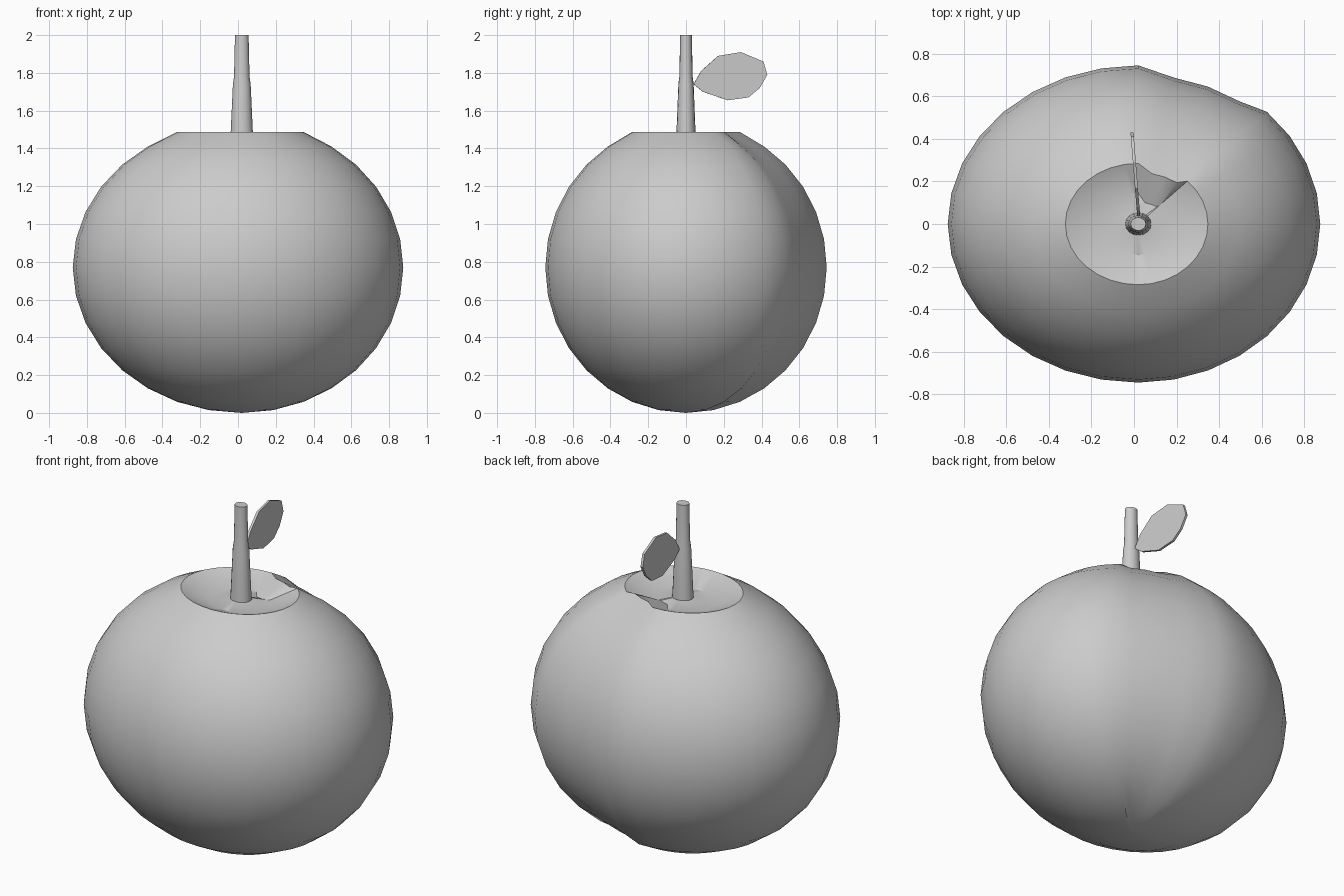
import bpy, bmesh, math

if "Cube" in bpy.data.objects:
    bpy.data.objects.remove(bpy.data.objects["Cube"], do_unlink=True)

grey = bpy.data.materials.new("plain grey")
grey.use_nodes = True
grey.diffuse_color = (0.6, 0.6, 0.6, 1)
grey.node_tree.nodes["Principled BSDF"].inputs["Base Color"].default_value = (0.6, 0.6, 0.6, 1)

AXIS_X = 0.02      # the core sits slightly off centre


def finish(name, bm, angle=None):
    bmesh.ops.recalc_face_normals(bm, faces=bm.faces)
    mesh = bpy.data.meshes.new(name)
    bm.to_mesh(mesh)
    bm.free()
    mesh.materials.append(grey)
    obj = bpy.data.objects.new(name, mesh)
    bpy.context.collection.objects.link(obj)
    if angle:
        bpy.ops.object.select_all(action='DESELECT')
        obj.select_set(True)
        bpy.context.view_layer.objects.active = obj
        bpy.ops.object.shade_smooth_by_angle(angle=math.radians(angle))
    return obj


def lathe(profile, sides, place):
    """Skin rings of (radius, z); place() maps ring index, radius and height to a point."""
    bm = bmesh.new()
    rings = [[bm.verts.new(place(i, r, z)) for i in range(sides)] for r, z in profile]
    for a, b in zip(rings, rings[1:]):
        for i in range(sides):
            j = (i + 1) % sides
            bm.faces.new((a[i], a[j], b[j], b[i]))
    bm.faces.new(rings[0])
    bm.faces.new(rings[-1])
    return bm


# Fruit: oval globe with a furrow at the back and a dished top
SIDES = 32
MID = 0.77


def fruit_point(i, r, z):
    a = 2 * math.pi * i / SIDES          # measured from the back towards +x
    x_radius = 0.855 if math.sin(a) > 0 else 0.895
    y = 0.745 * r * math.cos(a)
    if 1 <= i <= 3 and r > 0.1:          # furrow
        y -= 0.043
    return (AXIS_X + x_radius * r * math.sin(a), y, z)


profile = [(0.001, 0.0)]
for k in range(1, 15):
    t = math.pi * k / 16
    profile.append((math.sin(t), MID - MID * math.cos(t)))
profile[-1] = (profile[-1][0], 1.487)
profile += [(0.195, 1.425), (0.06, 1.445)]
finish("fruit", lathe(profile, SIDES, fruit_point), 35)


# Stem
def stem_point(i, r, z):
    a = 2 * math.pi * i / 16
    return (AXIS_X + r * math.cos(a), 0.86 * r * math.sin(a), z)


finish("stem", lathe([(0.063, 1.41), (0.058, 1.5), (0.047, 1.74),
                      (0.041, 1.78), (0.036, 2.0)], 16, stem_point), 35)

# Leaf: thin plate leaning slightly to one side
outline = [(0.04, 1.74), (0.08, 1.81), (0.17, 1.89), (0.29, 1.91), (0.41, 1.86),
           (0.43, 1.79), (0.39, 1.72), (0.33, 1.67), (0.22, 1.655), (0.09, 1.70)]
bm = bmesh.new()
bm.faces.new([bm.verts.new((0.025 - 0.08 * y, y, z)) for y, z in outline])
leaf = finish("leaf", bm)
plate = leaf.modifiers.new("thickness", 'SOLIDIFY')
plate.thickness = 0.014
plate.offset = 0
